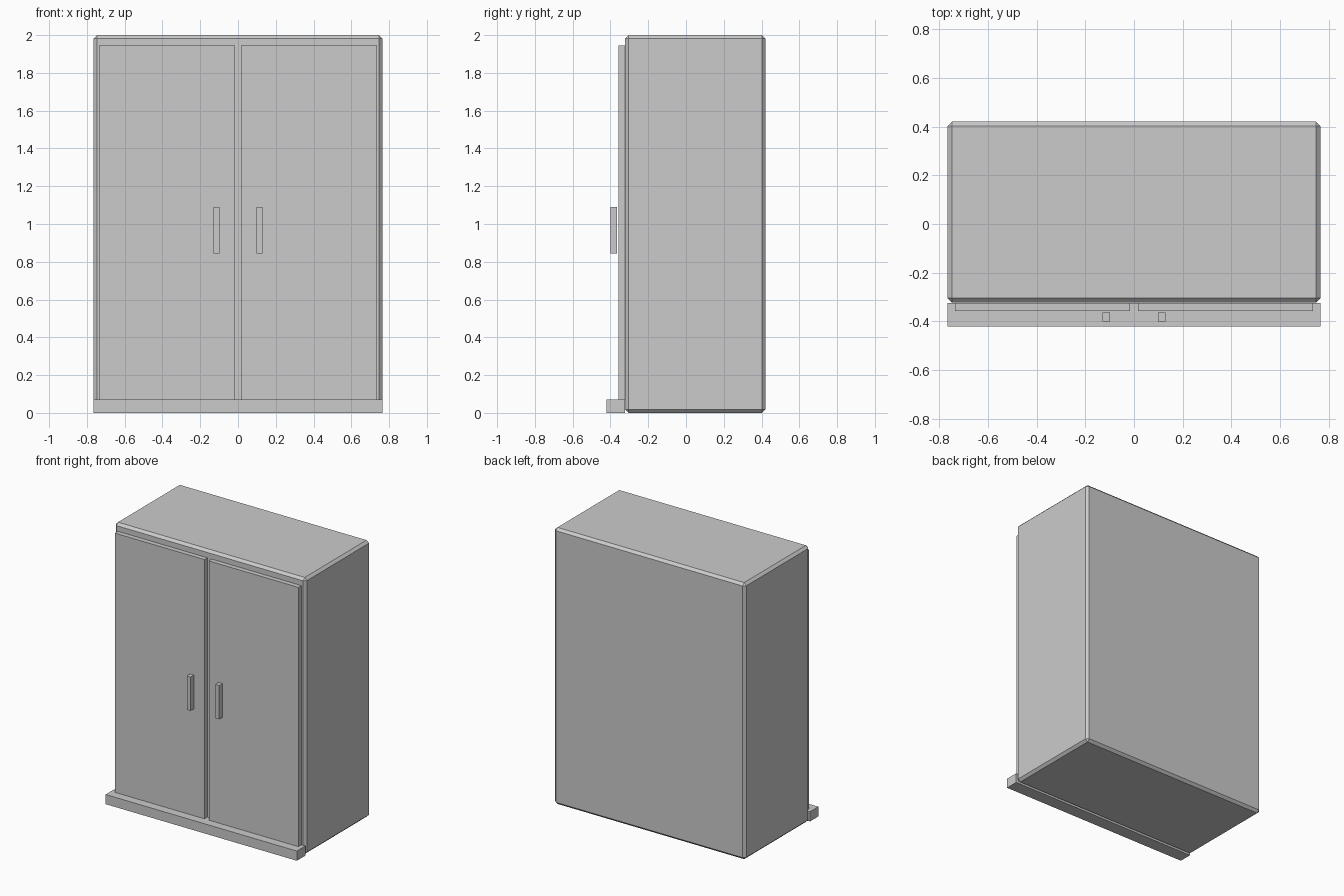
import bpy

if "Cube" in bpy.data.objects:
    bpy.data.objects.remove(bpy.data.objects["Cube"])

# One flat grey for the whole wardrobe
grey = bpy.data.materials.new("plain grey")
grey.diffuse_color = (0.6, 0.6, 0.6, 1)
grey.use_nodes = True
grey.node_tree.nodes["Principled BSDF"].inputs["Base Color"].default_value = grey.diffuse_color


def box(name, x, y, z, bevel=0):
    """Box from (min, max) ranges on each axis, optionally chamfered."""
    ranges = (x, y, z)
    bpy.ops.mesh.primitive_cube_add(size=1, location=[(a + b) / 2 for a, b in ranges])
    ob = bpy.context.object
    ob.name = name
    ob.scale = [b - a for a, b in ranges]
    bpy.ops.object.transform_apply(location=False, rotation=False, scale=True)
    ob.data.materials.append(grey)
    if bevel:
        mod = ob.modifiers.new("chamfer", 'BEVEL')
        mod.width = bevel
        mod.segments = 1
    return ob


# Cabinet body with chamfered edges
box("cabinet_body", (-0.765, 0.765), (-0.322, 0.42), (0, 2), bevel=0.018)

# Plinth strip along the front
box("front_plinth", (-0.765, 0.765), (-0.42, -0.324), (0, 0.07))

# Doors and handles, mirrored left and right
for side, s in (("left", -1), ("right", 1)):
    def span(a, b):
        return tuple(sorted((s * a, s * b)))
    box(side + "_door", span(0.017, 0.735), (-0.358, -0.324), (0.07, 1.945))
    box(side + "_handle", span(0.099, 0.13), (-0.4, -0.364), (0.845, 1.09))
